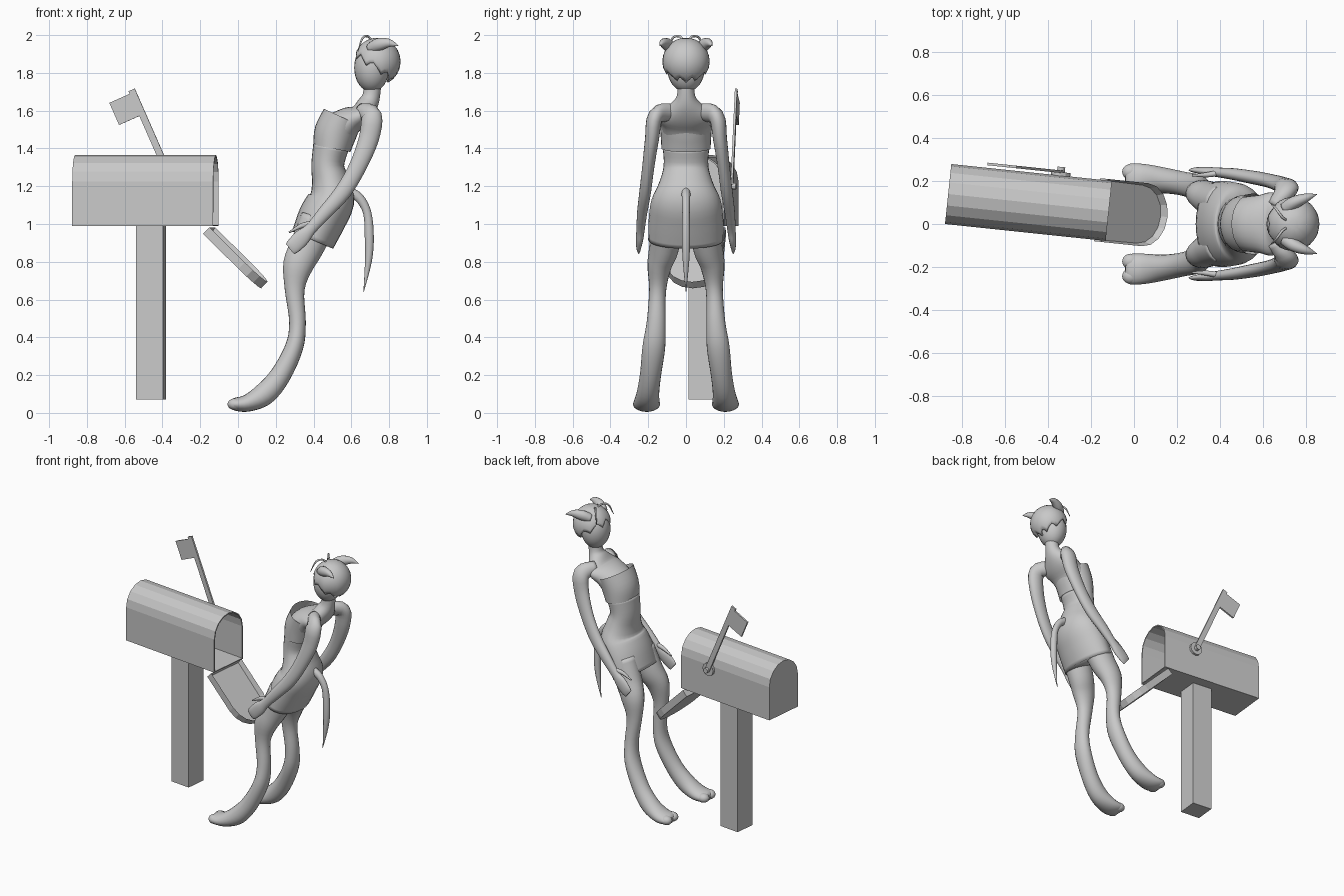
import bpy, bmesh, math
from mathutils import Vector, Matrix

if "Cube" in bpy.data.objects:
    bpy.data.objects.remove(bpy.data.objects["Cube"])

grey = bpy.data.materials.new("plain_grey")
grey.diffuse_color = (0.58, 0.58, 0.58, 1)
grey.use_nodes = True
grey.node_tree.nodes["Principled BSDF"].inputs["Base Color"].default_value = grey.diffuse_color


def finish(name, bm, smooth=True, matrix=None):
    bmesh.ops.recalc_face_normals(bm, faces=bm.faces)
    if matrix:
        bm.transform(matrix)
    me = bpy.data.meshes.new(name)
    bm.to_mesh(me)
    bm.free()
    me.materials.append(grey)
    for p in me.polygons:
        p.use_smooth = smooth
    ob = bpy.data.objects.new(name, me)
    bpy.context.collection.objects.link(ob)
    return ob


def resample(pts, k=4):
    # Catmull-Rom interpolation of ring rows
    out, n = [], len(pts)
    for i in range(n - 1):
        rows = zip(pts[max(i - 1, 0)], pts[i], pts[i + 1], pts[min(i + 2, n - 1)])
        rows = list(rows)
        for j in range(k):
            t = j / k
            out.append([0.5 * (2 * b + (c - a) * t + (2 * a - 5 * b + 4 * c - d) * t * t
                               + (3 * b - a - 3 * c + d) * t ** 3) for a, b, c, d in rows])
    out.append(list(pts[-1]))
    return out


def loft(name, rows, side=1, n=20, caps=True):
    # rows: x, y, z, depth radius, width radius; rings stand square to the path
    rows = resample(rows)
    pos = [Vector((r[0], r[1] * side, r[2])) for r in rows]
    bm = bmesh.new()
    rings = []
    for i, r in enumerate(rows):
        t = (pos[min(i + 1, len(pos) - 1)] - pos[max(i - 1, 0)]).normalized()
        y = Vector((0, 1, 0))
        b = (y - t * y.dot(t)).normalized()
        a = t.cross(b)
        rings.append([bm.verts.new(pos[i] + a * max(r[3], .001) * math.cos(2 * math.pi * j / n)
                                   + b * max(r[4], .001) * math.sin(2 * math.pi * j / n)) for j in range(n)])
    for p, q in zip(rings, rings[1:]):
        for j in range(n):
            bm.faces.new((p[j], p[(j + 1) % n], q[(j + 1) % n], q[j]))
    if caps:
        bm.faces.new(rings[0])
        bm.faces.new(rings[-1])
    return finish(name, bm)


def ball(name, loc, scale):
    bm = bmesh.new()
    bmesh.ops.create_uvsphere(bm, u_segments=24, v_segments=16, radius=1)
    return finish(name, bm, True, Matrix.Translation(loc) @ Matrix.Diagonal((*scale, 1)))


def prism(name, pts, vec, matrix, recess=None):
    bm = bmesh.new()
    base = bm.faces.new([bm.verts.new(p) for p in pts])
    ext = bmesh.ops.extrude_face_region(bm, geom=[base], use_keep_orig=True)
    top = [v for v in ext["geom"] if isinstance(v, bmesh.types.BMVert)]
    bmesh.ops.translate(bm, verts=top, vec=vec)
    bmesh.ops.recalc_face_normals(bm, faces=bm.faces)
    if recess:
        face = next(f for f in bm.faces if all(v in top for v in f.verts))
        bmesh.ops.inset_region(bm, faces=[face], thickness=recess[0])
        bmesh.ops.translate(bm, verts=list(face.verts), vec=-Vector(vec) * recess[1])
    return finish(name, bm, False, matrix)


def arch(half, wall, seg=8):
    return [(-half, 0), (half, 0)] + [(half * math.cos(math.pi * i / seg), wall + half * math.sin(math.pi * i / seg))
                                      for i in range(seg + 1)]


# ---- mailbox, turned slightly about z ----
M = Matrix.Translation((-.49, .1, 0)) @ Matrix.Rotation(math.radians(-6), 4, 'Z')
L = .375

# open shell with closed back
bm = bmesh.new()
prof = arch(.14, .235)
back = [bm.verts.new((-L, v, .99 + h)) for v, h in prof]
front = [bm.verts.new((L, v, .99 + h)) for v, h in prof]
for i in range(len(prof)):
    j = (i + 1) % len(prof)
    bm.faces.new((back[i], back[j], front[j], front[i]))
bm.faces.new(back)
shell = finish("mailbox_shell", bm, False, M)
mod = shell.modifiers.new("wall", 'SOLIDIFY')
mod.thickness = .008
mod.offset = -1

# hanging door with a raised rim
ang = math.radians(44.5)
along, up = Vector((math.cos(ang), 0, -math.sin(ang))), Vector((math.sin(ang), 0, math.cos(ang)))
hinge = Vector((.322, 0, .948))
prism("mailbox_door", [hinge + along * h + Vector((0, v, 0)) for v, h in arch(.147, .265)],
      up * .048, M, (.012, .7))

# post
w = .0725
prism("post", [(.03 + a * w, b * w - .005, .07) for a, b in ((-1, -1), (1, -1), (1, 1), (-1, 1))],
      (0, 0, .92), M)

# signal flag on the far side
piv, tip = Vector((.135, .152, 1.2)), Vector((-.09, .152, 1.71))
d = (tip - piv).normalized()
s = Vector((-d.z, 0, d.x))
prism("flag_arm", [piv - s * .018, piv + s * .018, tip + s * .018, tip - s * .018], (0, .012, 0), M)
a = tip + s * .018 - d * .015
prism("flag_plate", [a, a + s * .118, a + s * .118 - d * .128, a - d * .128], (0, .012, 0), M)
for nm, r, y0, t in (("flag_pivot", .045, .138, .018), ("flag_bolt", .018, .15, .03)):
    prism(nm, [(piv.x + r * math.cos(i * math.pi / 6), y0, piv.z + r * math.sin(i * math.pi / 6))
               for i in range(12)], (0, t, 0), M)

# ---- figure leaning back, facing -x ----
loft("skirt", [(.395, 0, .915, .118, .2), (.445, 0, 1.03, .128, .197), (.495, 0, 1.13, .122, .182),
               (.49, 0, 1.22, .1, .142), (.475, 0, 1.31, .087, .118), (.492, 0, 1.41, .095, .124)], n=28)
loft("upper_body", [(.475, 0, 1.3, .084, .114), (.49, 0, 1.4, .09, .12), (.53, 0, 1.49, .098, .128),
                    (.585, 0, 1.54, .08, .135), (.645, 0, 1.575, .06, .145), (.685, 0, 1.63, .055, .085),
                    (.706, 0, 1.68, .046, .048), (.715, 0, 1.77, .046, .045)], n=28)
loft("chest_band", [(.497, 0, 1.4, .1, .13), (.515, 0, 1.48, .112, .135), (.552, 0, 1.565, .107, .142)],
     n=28, caps=False)

loft("tail", [(.58, 0, 1.17, .03, .025), (.64, 0, 1.14, .025, .022), (.684, 0, 1.06, .022, .02),
              (.695, 0, .93, .024, .022), (.69, 0, .8, .018, .017), (.665, 0, .64, .001, .001)], n=12)

for side, tag in ((1, "left"), (-1, "right")):
    loft(tag + "_leg", [(.43, .1, 1.02, .1, .085), (.365, .115, .88, .09, .08), (.318, .14, .78, .08, .065),
                        (.3, .15, .65, .052, .045), (.315, .158, .48, .044, .05), (.298, .17, .35, .048, .06),
                        (.225, .188, .2, .055, .056), (.14, .202, .1, .06, .06), (.05, .208, .052, .046, .07),
                        (-.02, .21, .046, .033, .07), (-.04, .21, .046, .02, .05)], side)
    for k in (-1, 1):
        ball(tag + "_toe", (-.015, side * (.208 + k * .034), .046), (.04, .036, .031))
    loft(tag + "_arm", [(.655, .08, 1.595, .045, .04), (.706, .16, 1.57, .056, .042), (.692, .18, 1.45, .053, .037),
                        (.632, .2, 1.3, .046, .032), (.555, .216, 1.17, .044, .031), (.46, .232, 1.06, .037, .027),
                        (.385, .24, .975, .031, .022), (.34, .245, .93, .043, .02), (.295, .25, .885, .041, .014),
                        (.275, .25, .868, .034, .008)], side)
    loft(tag + "_thumb", [(.385, .235, 1.0, .016, .014), (.335, .228, .99, .013, .012),
                          (.27, .225, .955, .004, .004)], side, n=10)
    loft(tag + "_ear", [(.7, .07, 1.93, .028, .03), (.745, .1, 1.95, .034, .03), (.8, .122, 1.958, .022, .02),
                        (.85, .138, 1.943, .001, .001)], side, n=12)
    loft(tag + "_feeler", [(.715, .015, 1.96, .006, .006), (.69, .03, 1.992, .006, .006),
                           (.66, .07, 1.985, .006, .006), (.635, .095, 1.915, .002, .002)], side, n=8)

# head and hair cap with a zigzag rim
ball("head", (.708, 0, 1.828), (.093, .1, .13))
bm = bmesh.new()
N, K = 36, 10
rows = []
for k in range(1, K + 1):
    row = []
    for j in range(N):
        az = 2 * math.pi * j / N
        lim = math.radians(106 + 36 * math.cos(az) + (11 if j % 4 == 0 else -7 if j % 4 == 2 else 0))
        ph = lim * k / K
        row.append(bm.verts.new((.738 + .123 * math.sin(ph) * math.cos(az), .125 * math.sin(ph) * math.sin(az),
                                 1.86 + .126 * math.cos(ph))))
    rows.append(row)
bm.faces.new(rows[0])
for p, q in zip(rows, rows[1:]):
    for j in range(N):
        bm.faces.new((p[j], p[(j + 1) % N], q[(j + 1) % N], q[j]))
hair = finish("hair", bm)
mod = hair.modifiers.new("thickness", 'SOLIDIFY')
mod.thickness = .012
mod.offset = -1
